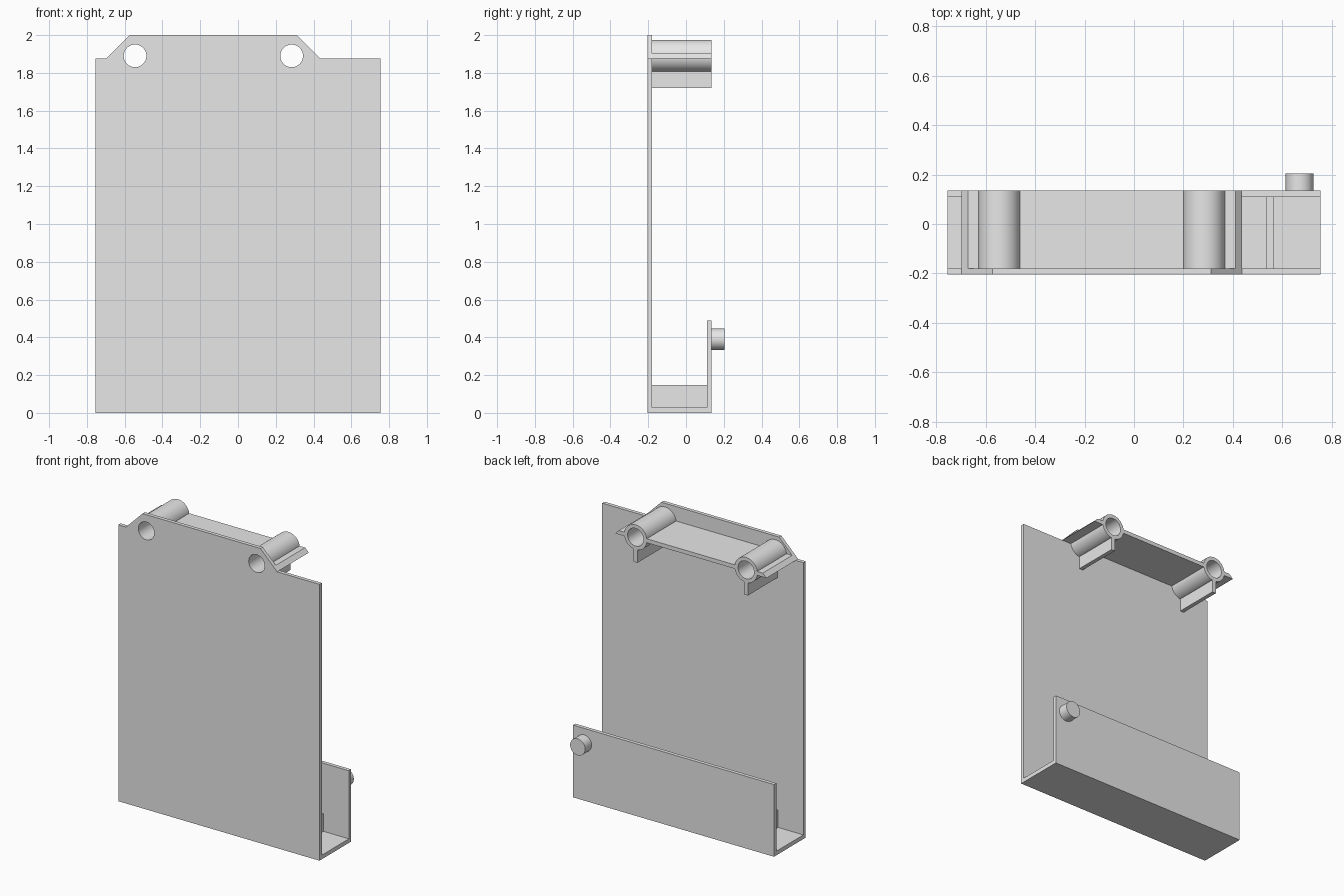
import bpy, bmesh, math
from mathutils import Matrix, Vector

default = bpy.data.objects.get("Cube")
if default:
    bpy.data.objects.remove(default, do_unlink=True)

# Main dimensions
HALF_W = 0.755
FRONT, INNER, BACK = -0.205, -0.18, 0.135
TUBE_Z = 1.89
TUBE_X = (-0.545, 0.284)

grey = bpy.data.materials.new("light grey")
grey.diffuse_color = (0.8, 0.8, 0.8, 1)
grey.use_nodes = True
grey.node_tree.nodes["Principled BSDF"].inputs["Base Color"].default_value = (0.8, 0.8, 0.8, 1)


def finish(name, bm):
    bmesh.ops.recalc_face_normals(bm, faces=bm.faces)
    mesh = bpy.data.meshes.new(name)
    bm.to_mesh(mesh)
    bm.free()
    mesh.materials.append(grey)
    obj = bpy.data.objects.new(name, mesh)
    bpy.context.collection.objects.link(obj)
    return obj


def prism(name, points, direction):
    """Extrude a closed outline along a direction."""
    bm = bmesh.new()
    face = bm.faces.new([bm.verts.new(p) for p in points])
    new = bmesh.ops.extrude_face_region(bm, geom=[face])["geom"]
    verts = [g for g in new if isinstance(g, bmesh.types.BMVert)]
    bmesh.ops.translate(bm, verts=verts, vec=Vector(direction))
    return finish(name, bm)


def box(name, x0, x1, y0, y1, z0, z1):
    outline = [(x0, y0, z0), (x1, y0, z0), (x1, y0, z1), (x0, y0, z1)]
    return prism(name, outline, (0, y1 - y0, 0))


def rod(name, x, z, radius, y0, y1):
    """Cylinder lying along y."""
    bm = bmesh.new()
    place = Matrix.Translation((x, (y0 + y1) / 2, z)) @ Matrix.Rotation(math.pi / 2, 4, 'X')
    bmesh.ops.create_cone(bm, cap_ends=True, segments=64, radius1=radius,
                          radius2=radius, depth=y1 - y0, matrix=place)
    return finish(name, bm)


def select(obj):
    bpy.ops.object.select_all(action='DESELECT')
    obj.select_set(True)
    bpy.context.view_layer.objects.active = obj


def combine(obj, other, operation):
    mod = obj.modifiers.new("combine", 'BOOLEAN')
    mod.operation, mod.solver, mod.object = operation, 'EXACT', other
    select(obj)
    bpy.ops.object.modifier_apply(modifier=mod.name)


# Front panel with a chamfered raised tab
outline = [(-HALF_W, 0), (HALF_W, 0), (HALF_W, 1.875), (0.437, 1.875),
           (0.312, 2), (-0.573, 2), (-0.698, 1.875), (-HALF_W, 1.875)]
panel = prism("front_panel", [(x, FRONT, z) for x, z in outline], (0, INNER - FRONT, 0))

# Floor and rear lip in one L profile
lip = [(INNER, 0), (BACK, 0), (BACK, 0.49), (0.11, 0.49), (0.11, 0.028), (INNER, 0.028)]
prism("bottom_channel", [(-HALF_W, y, z) for y, z in lip], (2 * HALF_W, 0, 0))

# Stop ribs across the channel
for side, name in ((-1, "right_rib"), (1, "left_rib")):
    box(name, side * 0.55 - 0.016, side * 0.55 + 0.016, INNER, 0.11, 0.028, 0.147)

# Peg on the rear lip
peg = rod("peg", 0.67, 0.39, 0.056, BACK, 0.205)

# Shelf with bevelled ends, merged with tubes and hanging fins
shelf_outline = [(-0.698, 1.875), (0.437, 1.875), (0.41, 1.902), (-0.671, 1.902)]
hanger = prism("top_hanger", [(x, INNER, z) for x, z in shelf_outline], (0, BACK - INNER, 0))
for x in TUBE_X:
    for part in (rod("tube", x, TUBE_Z, 0.085, INNER, BACK),
                 box("fin", x - 0.014, x + 0.014, INNER, BACK, 1.72, 1.82)):
        combine(hanger, part, 'UNION')
        bpy.data.objects.remove(part, do_unlink=True)

# Bores through the tubes and the panel
for x in TUBE_X:
    bore = rod("bore_cutter", x, TUBE_Z, 0.06, -0.4, 0.4)
    bore.hide_render = True
    for obj in (panel, hanger):
        combine(obj, bore, 'DIFFERENCE')
    bpy.data.objects.remove(bore, do_unlink=True)

for obj in (panel, hanger, peg):
    select(obj)
    bpy.ops.object.shade_smooth_by_angle(angle=math.radians(30))
